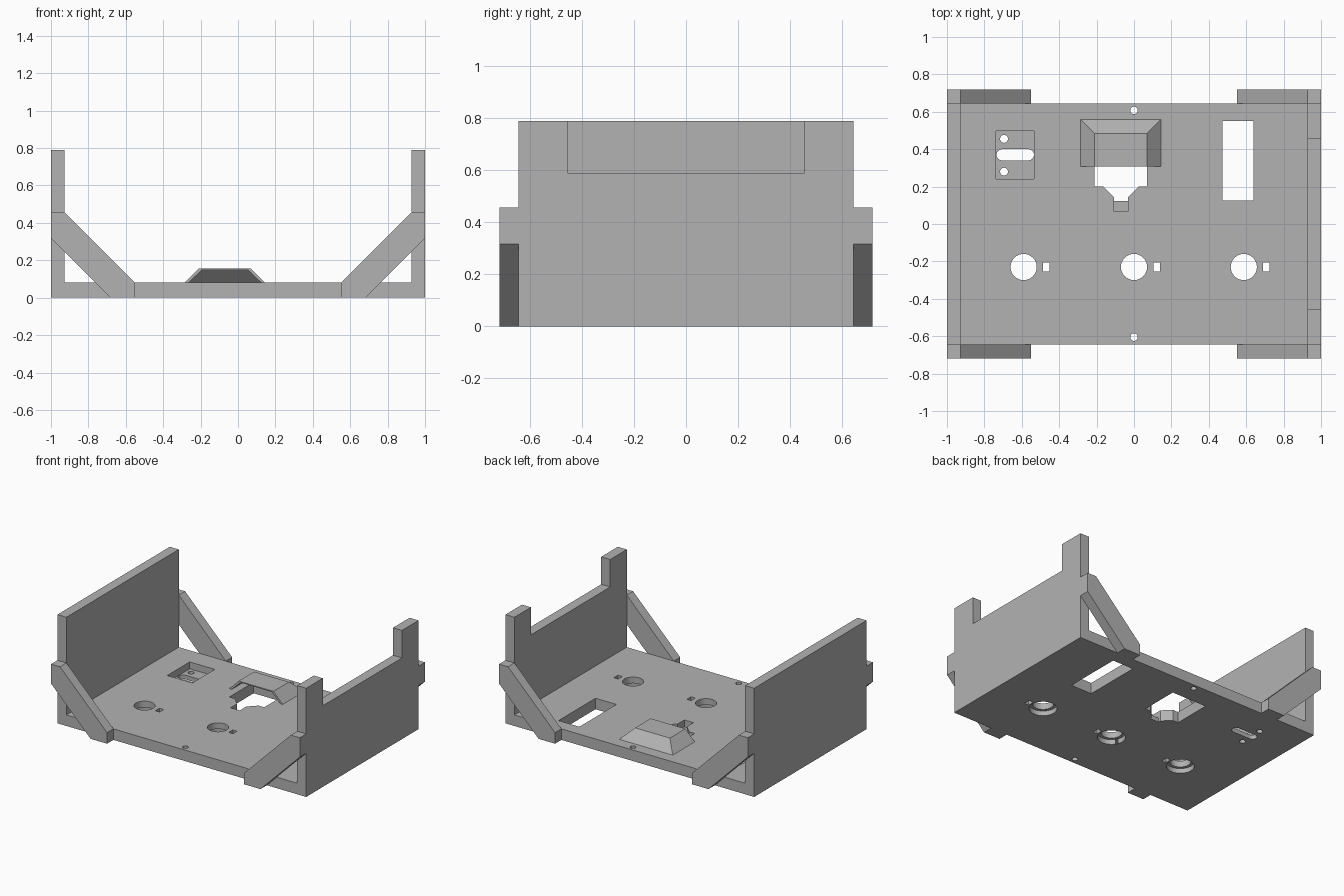
import bpy, bmesh, math
from mathutils import Vector

cube = bpy.data.objects.get("Cube")
if cube:
    bpy.data.objects.remove(cube, do_unlink=True)

grey = bpy.data.materials.new("light_grey")
grey.use_nodes = True
colour = (0.45, 0.45, 0.45, 1)
grey.diffuse_color = colour
grey.node_tree.nodes["Principled BSDF"].inputs["Base Color"].default_value = colour


def finish(name, bm):
    bmesh.ops.recalc_face_normals(bm, faces=bm.faces)
    mesh = bpy.data.meshes.new(name)
    bm.to_mesh(mesh)
    bm.free()
    mesh.materials.append(grey)
    obj = bpy.data.objects.new(name, mesh)
    bpy.context.scene.collection.objects.link(obj)
    return obj


def prism(name, outline, low, high, axis="z"):
    """Extrude an outline along z (xy outline) or along y (xz outline)."""
    bm = bmesh.new()
    place = (lambda a, b: (a, b, low)) if axis == "z" else (lambda a, b: (a, low, b))
    face = bm.faces.new([bm.verts.new(place(a, b)) for a, b in outline])
    out = bmesh.ops.extrude_face_region(bm, geom=[face])
    move = Vector((0, 0, high - low)) if axis == "z" else Vector((0, high - low, 0))
    bmesh.ops.translate(bm, vec=move, verts=[v for v in out["geom"] if isinstance(v, bmesh.types.BMVert)])
    return finish(name, bm)


def rect(x0, x1, y0, y1):
    return [(x0, y0), (x1, y0), (x1, y1), (x0, y1)]


def arc(x, y, r, start=0, end=360, n=32):
    full = end - start == 360
    steps = n if full else n + 1
    return [(x + r * math.cos(math.radians(start + (end - start) * i / n)),
             y + r * math.sin(math.radians(start + (end - start) * i / n))) for i in range(steps)]


def cut(target, cutter):
    """Subtract the cutter for good, then remove it."""
    cutter.hide_render = True
    mod = target.modifiers.new("cut", "BOOLEAN")
    mod.operation, mod.solver, mod.object = "DIFFERENCE", "EXACT", cutter
    bpy.context.view_layer.update()
    graph = bpy.context.evaluated_depsgraph_get()
    mesh = bpy.data.meshes.new_from_object(target.evaluated_get(graph))
    target.modifiers.clear()
    target.data = mesh
    bpy.data.objects.remove(cutter, do_unlink=True)


def cut_outline(target, outline, low=-0.1, high=0.2):
    cut(target, prism("cutter", outline, low, high))


def hood_block(name, x0, x1, y0, y1, z0, z1, slope):
    """Block with a vertical front and three sloping sides."""
    bm = bmesh.new()
    lower = [bm.verts.new((x, y, z0)) for x, y in rect(x0, x1, y0, y1)]
    upper = [bm.verts.new((x, y, z1)) for x, y in rect(x0 + slope, x1 - slope, y0, y1 - slope)]
    bm.faces.new(lower)
    bm.faces.new(upper)
    for i in range(4):
        j = (i + 1) % 4
        bm.faces.new((lower[i], lower[j], upper[j], upper[i]))
    return finish(name, bm)


# U-shaped tray: floor plus two side walls
FLOOR, WALL, HEIGHT, DEPTH = 0.08, 0.928, 0.79, 0.645
half = [(1, 0), (1, HEIGHT), (WALL, HEIGHT), (WALL, FLOOR)]
tray = prism("tray", half + [(-x, z) for x, z in reversed(half)], -DEPTH, DEPTH, "y")

# Notch in the top of the left wall
cut_outline(tray, rect(0.85, 1.1, -0.455, 0.455), 0.59, 0.9)

# Three round holes, wider underneath, each with a small slot
for x in (-0.59, 0, 0.587):
    cut_outline(tray, arc(x, -0.23, 0.07))
    cut_outline(tray, arc(x, -0.23, 0.092), -0.1, 0.035)
    cut_outline(tray, rect(x + 0.103, x + 0.138, -0.255, -0.207))

# Pin holes near the front and back edges
for y in (-0.605, 0.608):
    cut_outline(tray, arc(0, y, 0.02, n=20))

# Long rectangular opening
cut_outline(tray, rect(0.472, 0.64, 0.125, 0.55))

# Shallow pocket with a rounded slot and two screw holes
cut_outline(tray, rect(-0.737, -0.535, 0.24, 0.498), 0.03)
cut_outline(tray, arc(-0.565, 0.37, 0.03, -90, 90, 12) + arc(-0.705, 0.37, 0.03, 90, 270, 12))
for y in (0.28, 0.455):
    cut_outline(tray, arc(-0.695, y, 0.021, n=20))

# Opening under the hood, narrowing to a recessed tail
cx = -0.07
side = [(0.14, 0.48), (0.14, 0.2), (0.095, 0.2), (0.037, 0.142), (0.037, 0.123)]
cut_outline(tray, [(cx + x, y) for x, y in side] + [(cx - x, y) for x, y in reversed(side)])
cut_outline(tray, rect(cx - 0.037, cx + 0.037, 0.067, 0.13), 0.03)

# Thin hood, open to the front and below
hood = hood_block("hood", -0.285, 0.145, 0.307, 0.56, FLOOR, 0.155, 0.075)
cut(hood, hood_block("cutter", -0.275, 0.135, 0.25, 0.55, FLOOR - 0.01, 0.147, 0.08))

# Diagonal braces at the four corners
brace = [(0.55, 0), (0.55, FLOOR), (WALL, 0.458), (1, 0.458), (1, 0.317), (0.683, 0)]
for sx, side_name in ((1, "left"), (-1, "right")):
    for low, high, end in ((-0.718, -DEPTH, "front"), (DEPTH, 0.718, "back")):
        prism(f"{end}_{side_name}_brace", [(sx * x, z) for x, z in brace], low, high, "y")
